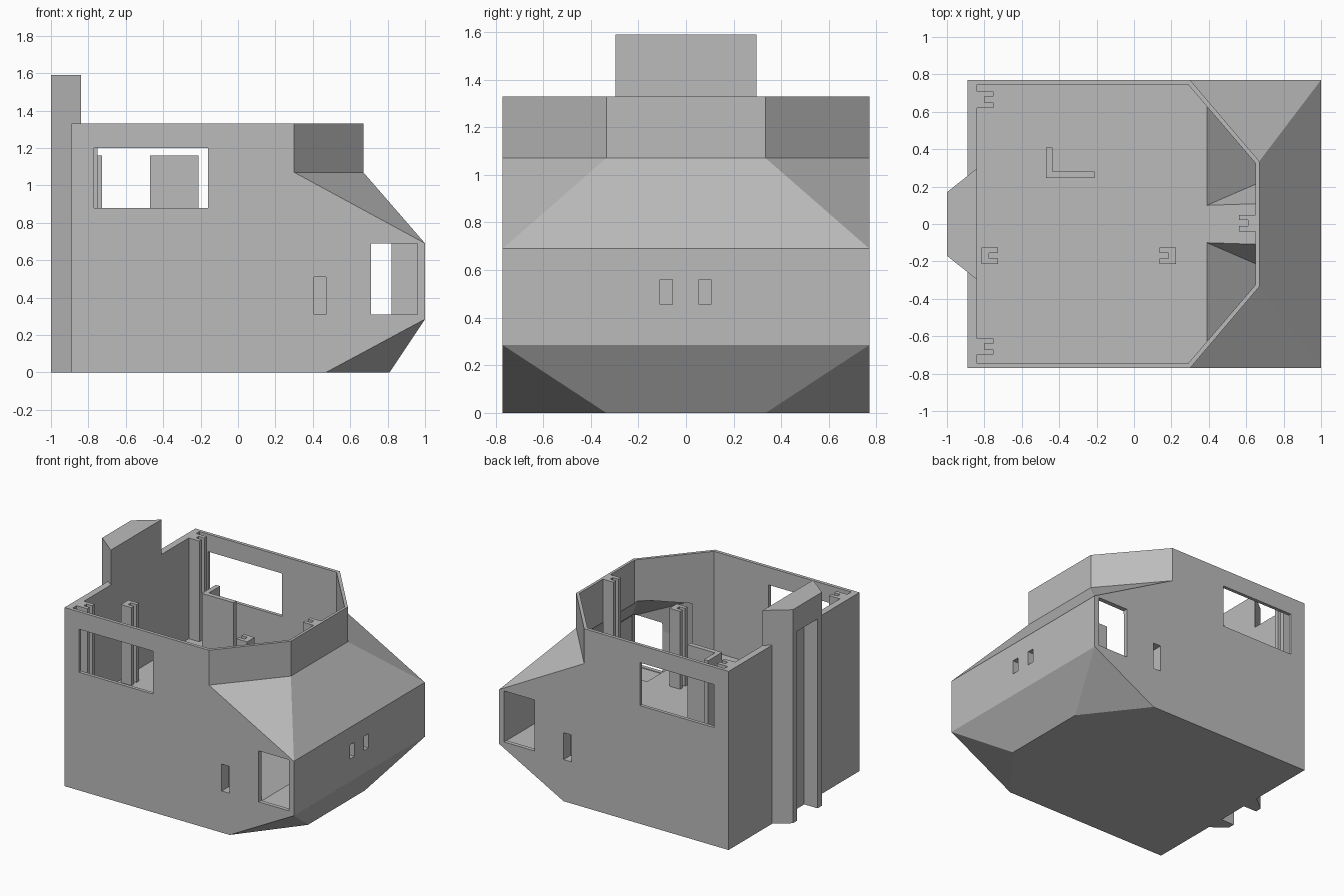
import bpy
import bmesh

cube = bpy.data.objects.get("Cube")
if cube:
    bpy.data.objects.remove(cube, do_unlink=True)

grey = bpy.data.materials.new("plain grey")
grey.use_nodes = True
grey.diffuse_color = (0.5, 0.5, 0.5, 1)
grey.node_tree.nodes["Principled BSDF"].inputs["Base Color"].default_value = (0.5, 0.5, 0.5, 1)


def finish(name, bm):
    bmesh.ops.recalc_face_normals(bm, faces=bm.faces)
    mesh = bpy.data.meshes.new(name)
    bm.to_mesh(mesh)
    bm.free()
    mesh.materials.append(grey)
    ob = bpy.data.objects.new(name, mesh)
    bpy.context.scene.collection.objects.link(ob)
    return ob


def prism(name, outline, z0, z1):
    """Extrude a plan outline between two heights."""
    bm = bmesh.new()
    face = bm.faces.new([bm.verts.new((x, y, z0)) for x, y in outline])
    new = bmesh.ops.extrude_face_region(bm, geom=[face])["geom"]
    verts = [v for v in new if isinstance(v, bmesh.types.BMVert)]
    bmesh.ops.translate(bm, verts=verts, vec=(0, 0, z1 - z0))
    return finish(name, bm)


def box(name, x0, x1, y0, y1, z0, z1):
    return prism(name, [(x0, y0), (x1, y0), (x1, y1), (x0, y1)], z0, z1)


def hull(name, points):
    """Convex solid, mirrored across y = 0."""
    bm = bmesh.new()
    for x, y, z in points:
        for s in (1, -1):
            bm.verts.new((x, s * y, z))
    bmesh.ops.convex_hull(bm, input=bm.verts)
    bmesh.ops.dissolve_limit(bm, angle_limit=0.01, verts=bm.verts, edges=bm.edges)
    return finish(name, bm)


def combine(target, other, operation):
    mod = target.modifiers.new("bool", "BOOLEAN")
    mod.operation = operation
    mod.solver = "EXACT"
    mod.object = other
    bpy.context.view_layer.update()
    result = bpy.data.meshes.new_from_object(
        target.evaluated_get(bpy.context.evaluated_depsgraph_get()))
    target.modifiers.clear()
    target.data = result
    bpy.data.objects.remove(other, do_unlink=True)


def mirrored(half):
    return half + [(x, -y) for x, y in reversed(half)]


FLOOR, EAVES, TOP = 0.58, 1.07, 1.33

# Outer body: faceted lower part, straight upper band, rear stack
shell = hull("shell", [(-0.89, 0.77, 0), (0.47, 0.77, 0), (0.81, 0.335, 0),
                       (1, 0.77, 0.285), (1, 0.77, 0.69),
                       (-0.89, 0.77, EAVES), (0.3, 0.77, EAVES), (0.67, 0.335, EAVES)])
combine(shell, prism("band", mirrored([(-0.89, 0.77), (0.3, 0.77), (0.67, 0.335)]),
                     EAVES, TOP), "UNION")

# Open room and hollow nose with a ramp down to the side windows
combine(shell, prism("room", mirrored([(-0.84, 0.745), (0.29, 0.745), (0.65, 0.325)]),
                     FLOOR, TOP + 0.2), "DIFFERENCE")
combine(shell, hull("nose_room", [(0.39, 0.74, FLOOR), (0.71, 0.74, 0.305), (0.965, 0.74, 0.305),
                                  (0.965, 0.74, 0.67), (0.39, 0.7, 0.96), (0.63, 0.33, 1.03)]),
        "DIFFERENCE")

# Windows and slots
combine(shell, box("window_cut", -0.77, -0.16, -1, 1, 0.88, 1.2), "DIFFERENCE")
combine(shell, box("nose_window_cut", 0.71, 0.96, -1, 1, 0.31, 0.69), "DIFFERENCE")
for s in (1, -1):
    ys = sorted((s * 0.69, s * 0.9))
    combine(shell, box("side_slot_cut", 0.405, 0.47, *ys, 0.31, 0.51), "DIFFERENCE")

# Rear stack with a tall open channel
stack = prism("rear_stack", mirrored([(-0.84, 0.297), (-1, 0.17)]), 0, 1.59)
combine(stack, box("channel_cut", -1.2, -0.89, -0.12, 0.12, -0.1, 1.41), "DIFFERENCE")
combine(shell, stack, "UNION")

# Flared block between the two ramps, and the slotted block in the nose
hull("ramp_divider", [(0.39, 0.1, FLOOR), (0.7, 0.11, FLOOR), (0.39, 0.1, 0.4),
                      (0.7, 0.25, 0.28)])
nose_block = box("nose_block", 0.82, 0.98, -0.2, 0.2, 0.29, 0.69)
combine(shell, nose_block, "UNION")
for y in (-0.083, 0.08):
    combine(shell, box("front_slot_cut", 0.9, 1.1, y - 0.026, y + 0.026, 0.455, 0.56),
            "DIFFERENCE")


def channel_post(name, x, y, side, top, size=0.088):
    """Grooved post; side is the x direction the groove opens to."""
    d, w = side * size, size / 2
    prism(name, [(x, y - w), (x + d, y - w), (x + d, y - w * 0.35), (x + d * 0.45, y - w * 0.35),
                 (x + d * 0.45, y + w * 0.35), (x + d, y + w * 0.35), (x + d, y + w), (x, y + w)],
          FLOOR, top)


# Interior posts and corner partition
channel_post("corner_post_left", -0.84, 0.665, 1, TOP)
channel_post("corner_post_right", -0.84, -0.655, 1, TOP)
channel_post("rear_post", -0.815, -0.17, 1, 1.16)
channel_post("middle_post", 0.225, -0.17, -1, 1.16)
channel_post("front_post", 0.65, 0.005, -1, TOP)
prism("partition", [(-0.47, 0.245), (-0.21, 0.245), (-0.21, 0.28), (-0.435, 0.28),
                    (-0.435, 0.41), (-0.47, 0.41)], FLOOR, 1.16)
